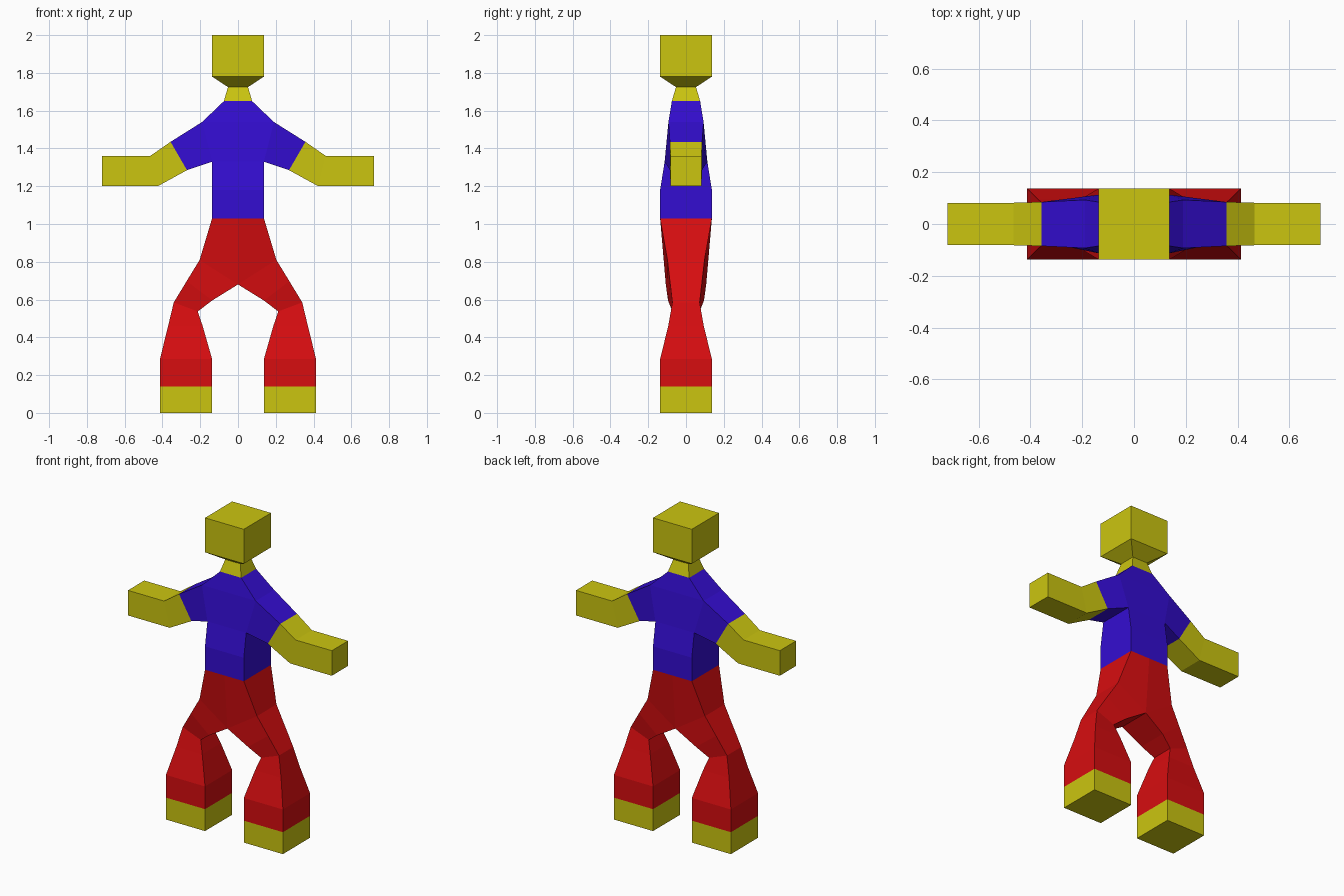
import bpy, bmesh
from mathutils import Vector

if "Cube" in bpy.data.objects:
    bpy.data.objects.remove(bpy.data.objects["Cube"])


def material(name, rgb):
    m = bpy.data.materials.new(name)
    m.diffuse_color = (*rgb, 1)
    m.use_nodes = True
    m.node_tree.nodes["Principled BSDF"].inputs["Base Color"].default_value = m.diffuse_color
    return m


YELLOW = material("yellow", (0.60, 0.56, 0.005))
RED = material("red", (0.68, 0.004, 0.005))
BLUE = material("blue", (0.034, 0.004, 0.64))


def section(a, b):
    """Four corners of a cross-section from two (x, z, half depth) points."""
    (ax, az, ay), (bx, bz, by) = a, b
    return [Vector(p) for p in ((ax, -ay, az), (bx, -by, bz), (bx, by, bz), (ax, ay, az))]


def level(z, x, y):
    """Horizontal cross-section reaching from the centre plane out to x."""
    return section((x, z, y), (0, z, y))


def add_face(bm, pts, inside):
    # faces on the centre plane stay open for the mirror
    if all(abs(p.x) < 1e-4 for p in pts):
        return
    f = bm.faces.new([bm.verts.new(p) for p in pts])
    f.normal_update()
    if f.normal.dot(f.calc_center_median() - inside) < 0:
        f.normal_flip()


def mirrored_part(name, mat, *lofts):
    """Each loft is (list of cross-sections, cap the last one)."""
    bm = bmesh.new()
    for secs, cap in lofts:
        for s, t in zip(secs, secs[1:]):
            mid = sum(s + t, Vector()) / 8
            for i in range(4):
                j = (i + 1) % 4
                add_face(bm, [s[i], s[j], t[j], t[i]], mid)
        if cap:
            add_face(bm, secs[-1], sum(secs[-2], Vector()) / 4)
    bmesh.ops.remove_doubles(bm, verts=bm.verts[:], dist=0.0005)
    # remove partitions left inside where limbs branch off
    inner = [f for f in bm.faces if all(len(e.link_faces) > 2 for e in f.edges)]
    bmesh.ops.delete(bm, geom=inner, context='FACES_ONLY')
    me = bpy.data.meshes.new(name)
    bm.to_mesh(me)
    bm.free()
    me.materials.append(mat)
    ob = bpy.data.objects.new(name, me)
    bpy.context.collection.objects.link(ob)
    mod = ob.modifiers.new("mirror", 'MIRROR')
    mod.use_axis[0] = True
    mod.merge_threshold = 0.001


# Shared joints
W = 0.137
collar = level(1.65, 0.075, 0.075)
waist = level(1.03, W, W)
cuff = section((0.357, 1.435, 0.085), (0.27, 1.285, 0.085))
ankle = section((0.413, 0.14, W), (W, 0.14, W))

# Head and neck
mirrored_part("head", YELLOW, (
    [collar, level(1.725, 0.053, 0.053), level(1.78, W, W), level(2.0, W, W)], True))

# Shirt: body and sleeve
mirrored_part("shirt", BLUE,
    ([collar, level(1.54, 0.19, 0.093), level(1.33, W, 0.113),
      level(1.18, W, W), waist], False),
    ([section((0.19, 1.54, 0.093), (W, 1.33, 0.113)), cuff], False))

# Forearms
mirrored_part("forearms", YELLOW, (
    [cuff, section((0.465, 1.36, 0.082), (0.425, 1.2, 0.082)),
     section((0.72, 1.36, 0.082), (0.72, 1.2, 0.082))], True))

# Trousers: hips, thighs and shins
mirrored_part("trousers", RED, (
    [waist,
     section((0.203, 0.81, 0.098), (0, 0.68, 0.107)),
     section((0.272, 0.697, 0.085), (W, 0.595, 0.095)),
     section((0.34, 0.585, 0.072), (0.213, 0.537, 0.072)),
     section((0.37, 0.46, 0.094), (0.187, 0.46, 0.094)),
     section((0.413, 0.285, W), (W, 0.285, W)),
     ankle], False))

# Shoes
mirrored_part("shoes", YELLOW, (
    [ankle, section((0.413, 0, W), (W, 0, W))], True))
